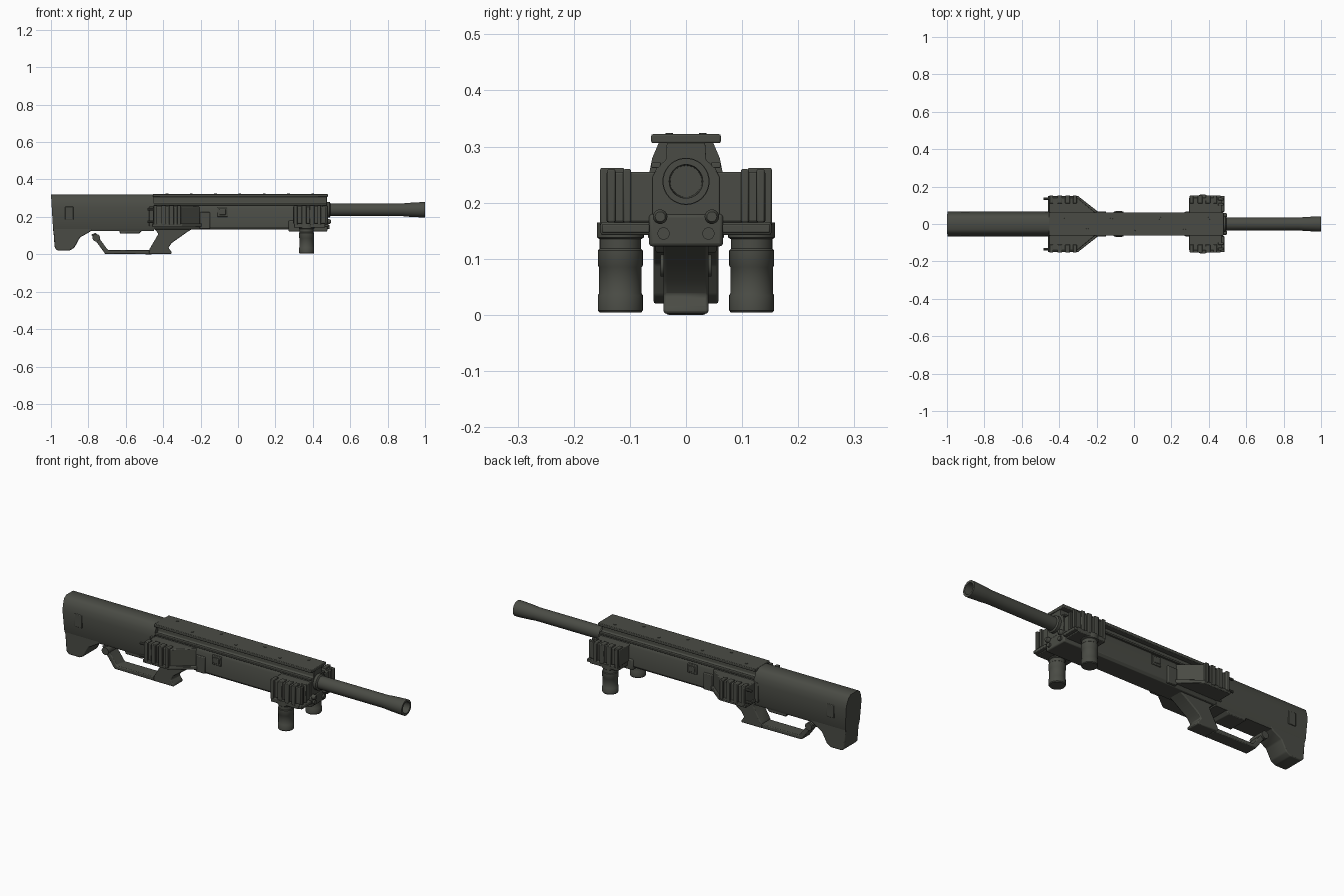
import bpy, bmesh, math
from mathutils import Matrix, Vector

mat = bpy.data.materials.new("dark olive grey")
mat.diffuse_color = (0.068, 0.071, 0.059, 1)


def finish(name, bm, bevel=0.0):
    bmesh.ops.recalc_face_normals(bm, faces=bm.faces)
    me = bpy.data.meshes.new(name)
    bm.to_mesh(me)
    bm.free()
    ob = bpy.data.objects.new(name, me)
    bpy.context.collection.objects.link(ob)
    me.materials.append(mat)
    if bevel:
        m = ob.modifiers.new("bevel", 'BEVEL')
        m.width = bevel
        m.segments = 2
        m.limit_method = 'ANGLE'
    bpy.ops.object.select_all(action='DESELECT')
    ob.select_set(True)
    bpy.context.view_layer.objects.active = ob
    bpy.ops.object.shade_smooth_by_angle(angle=math.radians(35))
    return ob


def prism(name, pts, axis, a, b, bevel=0.0):
    """Extrude a 2D outline along an axis; outline uses the other two axes in order."""
    def place(p, t):
        return {'x': (t, p[0], p[1]), 'y': (p[0], t, p[1]), 'z': (p[0], p[1], t)}[axis]
    bm = bmesh.new()
    lo = [bm.verts.new(place(p, a)) for p in pts]
    hi = [bm.verts.new(place(p, b)) for p in pts]
    bm.faces.new(lo)
    bm.faces.new(hi[::-1])
    for i in range(len(pts)):
        j = (i + 1) % len(pts)
        bm.faces.new((lo[i], lo[j], hi[j], hi[i]))
    return finish(name, bm, bevel)


def box(name, x, y, z, bevel=0.003):
    return prism(name, [(x[0], y[0]), (x[1], y[0]), (x[1], y[1]), (x[0], y[1])], 'z', z[0], z[1], bevel)


def lathe(name, profile, origin, axis='z', n=32):
    """Closed revolve of (radius, distance) points; ends on the axis."""
    bm = bmesh.new()
    rings = []
    for r, d in profile:
        ring = []
        for k in range(n):
            t = 2 * math.pi * k / n
            c, s = r * math.cos(t), r * math.sin(t)
            v = {'z': (c, s, d), 'x': (d, c, s), 'y': (c, d, s)}[axis]
            ring.append(bm.verts.new(Vector(v) + Vector(origin)))
        rings.append(ring)
    for p, q in zip(rings, rings[1:]):
        for k in range(n):
            m = (k + 1) % n
            bm.faces.new((p[k], p[m], q[m], q[k]))
    bm.faces.new(rings[0])
    bm.faces.new(rings[-1])
    return finish(name, bm)


def mirrored(half):
    return half + [(-y, z) for y, z in reversed(half)]


# Stock: rounded upper shell, butt, and belly
shell = prism("stock_shell", mirrored([(0.054, 0.125), (0.06, 0.14), (0.066, 0.25), (0.06, 0.28),
              (0.048, 0.308), (0.03, 0.32)]), 'x', -1.0, -0.45)
for v in shell.data.vertices:
    if v.co.x < -0.9:
        v.co.x += (0.32 - v.co.z) * 0.06
prism("stock_butt", [(-0.994, 0.22), (-0.98, 0.035), (-0.965, 0.02), (-0.90, 0.02), (-0.875, 0.035),
      (-0.845, 0.09), (-0.80, 0.115), (-0.76, 0.145), (-0.76, 0.22)], 'y', -0.058, 0.058, 0.005)
prism("stock_belly", [(-0.66, 0.16), (-0.64, 0.14), (-0.63, 0.11), (-0.53, 0.11), (-0.50, 0.14),
      (-0.50, 0.17)], 'y', -0.054, 0.054, 0.004)

# Grip and open guard loop
prism("grip", [(-0.46, 0.15), (-0.425, 0.11), (-0.475, 0.025), (-0.475, 0.002), (-0.355, 0.002),
      (-0.355, 0.012), (-0.372, 0.035), (-0.355, 0.06), (-0.27, 0.12), (-0.22, 0.15)], 'y', -0.04, 0.04, 0.005)
prism("guard_loop", [(-0.785, 0.105), (-0.71, 0.002), (-0.46, 0.0), (-0.46, 0.022), (-0.695, 0.022),
      (-0.745, 0.09), (-0.76, 0.115)], 'y', -0.035, 0.035, 0.004)
lathe("guard_pivot", [(0.02, -0.045), (0.02, 0.045)], (-0.758, 0, 0.088), 'y', 20)

# Receiver, neck and flat top rail
prism("receiver", mirrored([(0.05, 0.132), (0.06, 0.145), (0.06, 0.245), (0.052, 0.262), (0.036, 0.276),
      (0.034, 0.308)]), 'x', -0.455, 0.475, 0.002)
box("top_rail", (-0.455, 0.48), (-0.062, 0.062), (0.306, 0.322))
box("lower_nose", (0.27, 0.478), (-0.066, 0.066), (0.122, 0.18), 0.006)
for i in range(7):
    lathe("rail_screw", [(0.008, 0.318), (0.007, 0.3245)],
          (-0.38 + i * 0.13, 0.03 * (-1) ** i, 0), 'z', 10)

# Barrel with a flared, hollow muzzle
lathe("barrel", [(0.042, 0.45), (0.042, 0.49), (0.034, 0.495), (0.034, 0.88), (0.037, 0.91), (0.041, 0.985),
      (0.041, 1.0), (0.03, 1.0), (0.028, 0.9)], (0, 0, 0.238), 'x', 36)

# Wide front block
box("front_block", (0.295, 0.47), (-0.142, 0.142), (0.165, 0.255), 0.004)
box("front_base_plate", (0.30, 0.465), (-0.152, 0.152), (0.142, 0.166), 0.004)

for s in (-1, 1):
    def side(a, b):
        return (min(s * a, s * b), max(s * a, s * b))

    # Rear shoulder block, tapering forward into the receiver
    prism("rear_shoulder", [(-0.455, 0.03 * s), (-0.455, 0.142 * s), (-0.305, 0.142 * s),
          (-0.205, 0.06 * s), (-0.205, 0.03 * s)], 'z', 0.155, 0.255, 0.004)
    prism("rear_base_plate", [(-0.46, 0.03 * s), (-0.46, 0.15 * s), (-0.30, 0.15 * s),
          (-0.19, 0.064 * s), (-0.19, 0.03 * s)], 'z', 0.148, 0.166, 0.003)
    # Upright ribs on both blocks
    for x0 in (-0.452, 0.298):
        for i, w in enumerate((0.02, 0.026, 0.026, 0.02)):
            x = x0 + i * 0.042
            box("side_rib", (x, x + w), side(0.11, 0.153), (0.158, 0.262))
    for y in (0.098, 0.126):
        box("front_rib", (0.45, 0.48), side(y, y + 0.014), (0.165, 0.26))
    box("front_cross_ledge", (0.46, 0.484), side(0.065, 0.15), (0.146, 0.162))
    # Small knobs and pins
    lathe("nose_knob", [(0.013, 0.46), (0.013, 0.49), (0.009, 0.496)], (0, 0.046 * s, 0.175), 'x', 14)
    lathe("nose_lower_knob", [(0.011, 0.46), (0.011, 0.488)], (0, 0.04 * s, 0.145), 'x', 14)
    for z in (0.175, 0.24):
        lathe("rear_pin", [(0.007, -0.485), (0.007, -0.45)], (0, 0.135 * s, z), 'x', 10)

    # Downward front cylinders with ring bands
    lathe("front_cylinder", [(0.037, 0.004), (0.040, 0.008), (0.040, 0.035), (0.038, 0.038), (0.038, 0.085),
          (0.040, 0.088), (0.040, 0.115), (0.037, 0.118), (0.037, 0.135), (0.042, 0.138), (0.042, 0.165)],
          (0.367, 0.117 * s, 0), 'z', 32)

    # Side details on receiver and stock
    box("side_step", (-0.205, -0.15), side(0.05, 0.068), (0.136, 0.225), 0.004)
    box("side_lip", (-0.455, 0.475), side(0.045, 0.062), (0.262, 0.272), 0.002)
    box("port_frame", (-0.11, -0.055), side(0.055, 0.066), (0.2, 0.25))
    box("port_cover", (-0.10, -0.065), side(0.055, 0.07), (0.21, 0.24))
    box("stock_side_plate", (-0.925, -0.88), side(0.05, 0.067), (0.185, 0.255))
    box("stock_front_collar", (-0.475, -0.45), side(0.04, 0.068), (0.15, 0.255))
